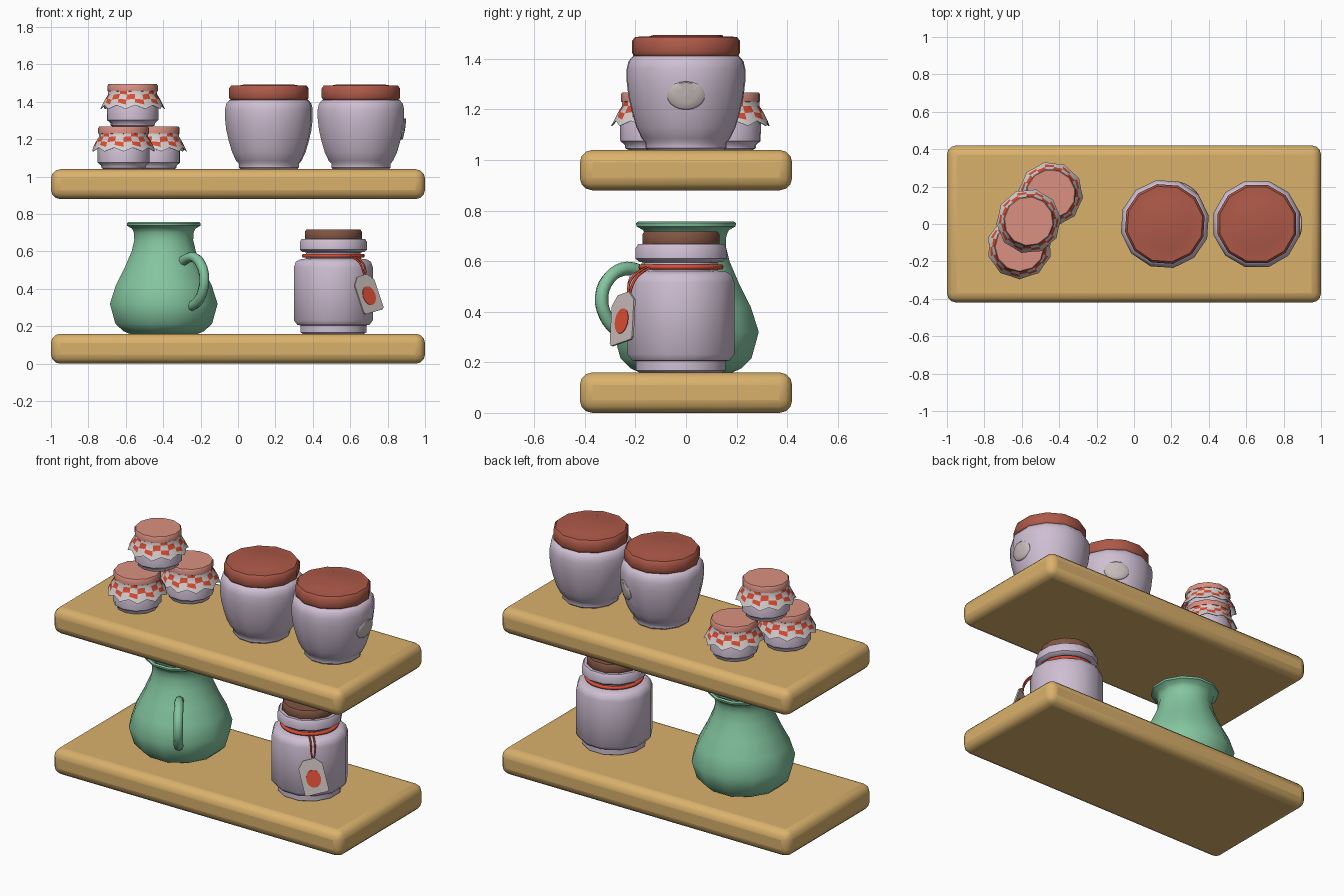
import bpy, math
from math import sin, cos, pi, radians
from mathutils import Vector, Matrix

if "Cube" in bpy.data.objects:
    bpy.data.objects.remove(bpy.data.objects["Cube"])


def mat(name, r, g, b):
    m = bpy.data.materials.new(name)
    m.diffuse_color = (r, g, b, 1)
    m.use_nodes = True
    m.node_tree.nodes["Principled BSDF"].inputs["Base Color"].default_value = m.diffuse_color
    return m


WOOD = mat("tan_wood", .70, .44, .15)
GLAZE = mat("lavender_ceramic", .62, .52, .65)
GREEN = mat("green_glaze", .23, .56, .35)
RUST = mat("rust_lid", .42, .10, .065)
SALMON = mat("salmon_lid", .70, .28, .22)
CORK = mat("brown_cork", .22, .09, .055)
RED = mat("red_orange", .72, .075, .035)
PAPER = mat("label_paper", .57, .50, .49)
CLOTH = mat("pale_cloth", .68, .64, .63)


def make(name, verts, faces, *mats, angle=42):
    me = bpy.data.meshes.new(name)
    me.from_pydata([tuple(v) for v in verts], [], faces)
    ob = bpy.data.objects.new(name, me)
    bpy.context.collection.objects.link(ob)
    for m in mats:
        me.materials.append(m)
    bpy.ops.object.select_all(action='DESELECT')
    ob.select_set(True)
    bpy.context.view_layer.objects.active = ob
    bpy.ops.object.shade_smooth_by_angle(angle=radians(angle))
    return ob


def lathe(name, prof, centre, m, n=12, phase=0.0):
    """Revolve (radius, height) points, bottom to top; close both ends."""
    cx, cy, cz = centre
    verts = [(cx + r * cos(phase + 2 * pi * i / n), cy + r * sin(phase + 2 * pi * i / n), cz + z)
             for r, z in prof for i in range(n)]
    faces = [(k * n + i, k * n + (i + 1) % n, (k + 1) * n + (i + 1) % n, (k + 1) * n + i)
             for k in range(len(prof) - 1) for i in range(n)]
    last = (len(prof) - 1) * n
    faces += [tuple(range(n))[::-1], tuple(range(last, last + n))]
    return make(name, verts, faces, m)


def tube(name, pts, radius, m, cyclic=False, res=2):
    cu = bpy.data.curves.new(name, 'CURVE')
    cu.dimensions = '3D'
    cu.bevel_depth, cu.bevel_resolution, cu.resolution_u = radius, res, 3
    cu.use_fill_caps = True
    sp = cu.splines.new('BEZIER')
    sp.bezier_points.add(len(pts) - 1)
    for b, p in zip(sp.bezier_points, pts):
        b.co = p
        b.handle_left_type = b.handle_right_type = 'AUTO'
    sp.use_cyclic_u = cyclic
    cu.materials.append(m)
    ob = bpy.data.objects.new(name, cu)
    bpy.context.collection.objects.link(ob)
    return ob


# Two rounded shelves
for name, z in (("lower_shelf", .08), ("upper_shelf", .96)):
    bpy.ops.mesh.primitive_cube_add(size=1, location=(0, 0, z))
    ob = bpy.context.object
    ob.name = name
    ob.scale = (2, .84, .16)
    bpy.ops.object.transform_apply(location=False, scale=True)
    bv = ob.modifiers.new("round", 'BEVEL')
    bv.width, bv.segments = .05, 3
    ob.data.materials.append(WOOD)
    bpy.ops.object.shade_smooth_by_angle(angle=radians(42))

# Green jug, open at the top, with its handle
J = Vector((-.397, 0, 0))
lathe("jug", [(.19, .16), (.225, .175), (.268, .215), (.298, .32), (.265, .42), (.218, .51), (.178, .60),
              (.163, .66), (.165, .70), (.175, .722), (.203, .738), (.205, .75), (.196, .757), (.17, .745),
              (.145, .70), (.145, .66), (.16, .60), (.2, .51), (.265, .33), (.2, .19)], J, GREEN, 12, pi / 12)
a = radians(-57)
tube("jug_handle", [J + Vector((r * cos(a), r * sin(a), z)) for r, z in
                    ((.18, .545), (.235, .565), (.30, .568), (.365, .53), (.398, .46),
                     (.38, .385), (.33, .33), (.26, .305))], .027, GREEN)

# Storage jar with cork
S = Vector((.51, -.02, 0))
lathe("storage_jar", [(.17, .16), (.183, .168), (.183, .205), (.2, .208), (.219, .232), (.219, .515), (.208, .545),
                      (.185, .558), (.152, .562), (.15, .595), (.172, .598), (.186, .61), (.186, .65),
                      (.176, .667), (.13, .668)], S, GLAZE, 12, pi / 12)
lathe("cork", [(.14, .64), (.158, .66), (.158, .705), (.15, .717)], S, CORK, 12, pi / 12)

# String round the neck and two strands down to the tag
tube("neck_string", [S + Vector((.158 * cos(i * pi / 6), .158 * sin(i * pi / 6), .577)) for i in range(12)],
     .011, RED, True, 1)
for i, d in enumerate((-.008, .008)):
    tube(f"tag_string_{i}", [(.605 + d, -.145 + d, .577), (.65 + d, -.19 + d, .55), (.672 + d, -.218 + d, .51),
                             (.679, -.226, .455)], .005, RED, False, 1)

# Paper tag with a red dot, leaning out from the jar
out = Vector((cos(radians(-53)), sin(radians(-53)), 0))
side = Vector((-out.y, out.x, 0))
up = (Vector((0, 0, 1)) - out * .24).normalized()
nrm = side.cross(up).normalized()
t = radians(13)
ax, ay = side * cos(t) + up * sin(t), up * cos(t) - side * sin(t)
T = Vector((.695, -.25, .372))


def plate(name, outline, thick, offset, m):
    n = len(outline)
    verts = [T + ax * u + ay * v + nrm * (offset + h) for h in (-thick / 2, thick / 2) for u, v in outline]
    faces = [tuple(range(n))[::-1], tuple(range(n, 2 * n))]
    faces += [(i, (i + 1) % n, n + (i + 1) % n, n + i) for i in range(n)]
    return make(name, verts, faces, m, angle=30)


plate("tag", [(-.06, -.1), (.06, -.1), (.07, -.09), (.07, .065), (.035, .105), (-.035, .105), (-.07, .065),
              (-.07, -.09)], .009, 0, PAPER)
plate("tag_dot", [(.042 * cos(i * pi / 8), -.01 + .052 * sin(i * pi / 8)) for i in range(16)], .014, 0, RED)

# Two large jars with rust lids and oval labels
BODY = [(.155, 0), (.163, .008), (.163, .028), (.178, .045), (.2, .09), (.218, .15), (.232, .21), (.239, .27),
        (.239, .32), (.232, .35), (.215, .37), (.19, .375)]


def body_radius(z):
    for (r0, z0), (r1, z1) in zip(BODY, BODY[1:]):
        if z0 <= z <= z1:
            return r0 + (r1 - r0) * (z - z0) / (z1 - z0)
    return BODY[-1][0]


for k, (cx, az) in enumerate(((.165, 56), (.657, 0))):
    C = Vector((cx, 0, 1.04))
    az = radians(az)
    lathe(f"large_jar_{k}", BODY, C, GLAZE, 12, az + pi / 12)
    lathe(f"large_jar_lid_{k}", [(.2, .365), (.212, .373), (.217, .385), (.217, .432), (.205, .447), (.15, .449),
                                 (.13, .454)], C, RUST, 12, az + pi / 12)
    verts, faces, n = [], [], 20
    for f, lift in ((0, .007), (.5, .007), (.92, .007), (1, .003), (1.0, -.012)):
        for i in range(n):
            u, z = .075 * f * cos(2 * pi * i / n), .215 + .056 * f * sin(2 * pi * i / n)
            r = body_radius(z) + lift - .003
            b = az + math.asin(u / r)
            verts.append(C + Vector((r * cos(b), r * sin(b), z)))
    for q in range(4):
        faces += [(q * n + i, (q + 1) * n + i, (q + 1) * n + (i + 1) % n, q * n + (i + 1) % n) for i in range(n)]
    make(f"oval_label_{k}", verts, faces, PAPER)

# Stack of three small jars with chequered cloth covers
for k, pos in enumerate(((-.612, -.122, 1.04), (-.445, .16, 1.04), (-.563, .015, 1.267))):
    C = Vector(pos)
    ph = k * .2
    lathe(f"small_jar_{k}", [(.105, 0), (.118, .006), (.12, .02), (.138, .035), (.139, .11), (.125, .14),
                             (.118, .16), (.118, .19)], C, GLAZE, 12, ph)
    lathe(f"small_jar_lid_{k}", [(.125, .185), (.136, .192), (.136, .218), (.13, .228)], C, SALMON, 12, ph)
    rows, n, verts, faces, red = [(.132, .197), (.131, .174), (.147, .148), (.158, .126), (.168, .107)], 20, [], [], []
    for inner in (0, .005):
        for j, (r, z) in enumerate(rows):
            for i in range(n):
                w = (.006 if i % 2 else -.004) * (j / 4) ** 2
                b = ph + 2 * pi * i / n
                verts.append(C + Vector(((r + w - inner) * cos(b), (r + w - inner) * sin(b), z - w * 2)))
    m = 5 * n
    for j in range(4):
        for i in range(n):
            e = (i + 1) % n
            q = (j * n + i, (j + 1) * n + i, (j + 1) * n + e, j * n + e)
            faces += [q, tuple(m + v for v in q[::-1])]
            red += [int((i + j) % 2 == 0 and j in (1, 2) or (i + j) % 4 == 0 and j == 0)] * 2
    faces += [(4 * n + i, m + 4 * n + i, m + 4 * n + (i + 1) % n, 4 * n + (i + 1) % n) for i in range(n)]
    red += [0] * n
    ob = make(f"cloth_cover_{k}", verts, faces, CLOTH, RED)
    for p, c in zip(ob.data.polygons, red):
        p.material_index = c
